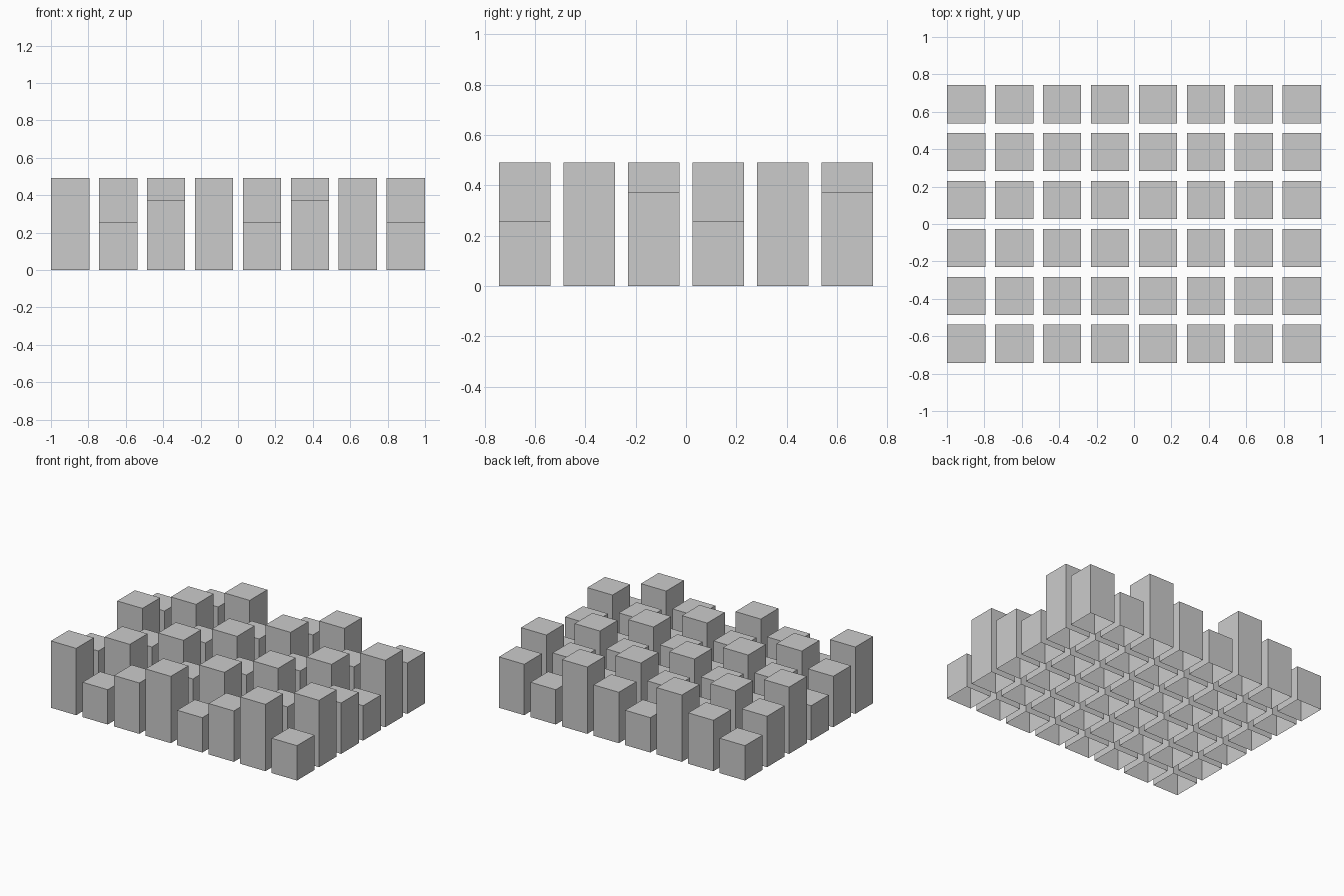
import bpy, bmesh

if "Cube" in bpy.data.objects:
    bpy.data.objects.remove(bpy.data.objects["Cube"])

COLS, ROWS = 8, 6
PITCH = 2 / 7.8            # spacing, blocks fill 80% of it
SIZE = PITCH * 0.8
HEIGHTS = (0.256, 0.374, 0.491)


def block(name, x, y, height):
    """Square column standing on z = 0, open underneath."""
    bm = bmesh.new()
    bmesh.ops.create_cube(bm, size=1)
    bmesh.ops.translate(bm, verts=bm.verts, vec=(0, 0, 0.5))
    bmesh.ops.scale(bm, verts=bm.verts, vec=(SIZE, SIZE, height))
    bm.normal_update()
    bottom = [f for f in bm.faces if f.normal.z < -0.5]
    bmesh.ops.delete(bm, geom=bottom, context='FACES_ONLY')
    mesh = bpy.data.meshes.new(name)
    bm.to_mesh(mesh)
    bm.free()
    obj = bpy.data.objects.new(name, mesh)
    obj.location = (x, y, 0)
    bpy.context.collection.objects.link(obj)


# Grid of columns, three heights repeating along the diagonals
for j in range(ROWS):
    for i in range(COLS):
        block(f"block_row{j + 1}_col{i + 1}",
              (i - (COLS - 1) / 2) * PITCH,
              (j - (ROWS - 1) / 2) * PITCH,
              HEIGHTS[(i - j - 1) % 3])
